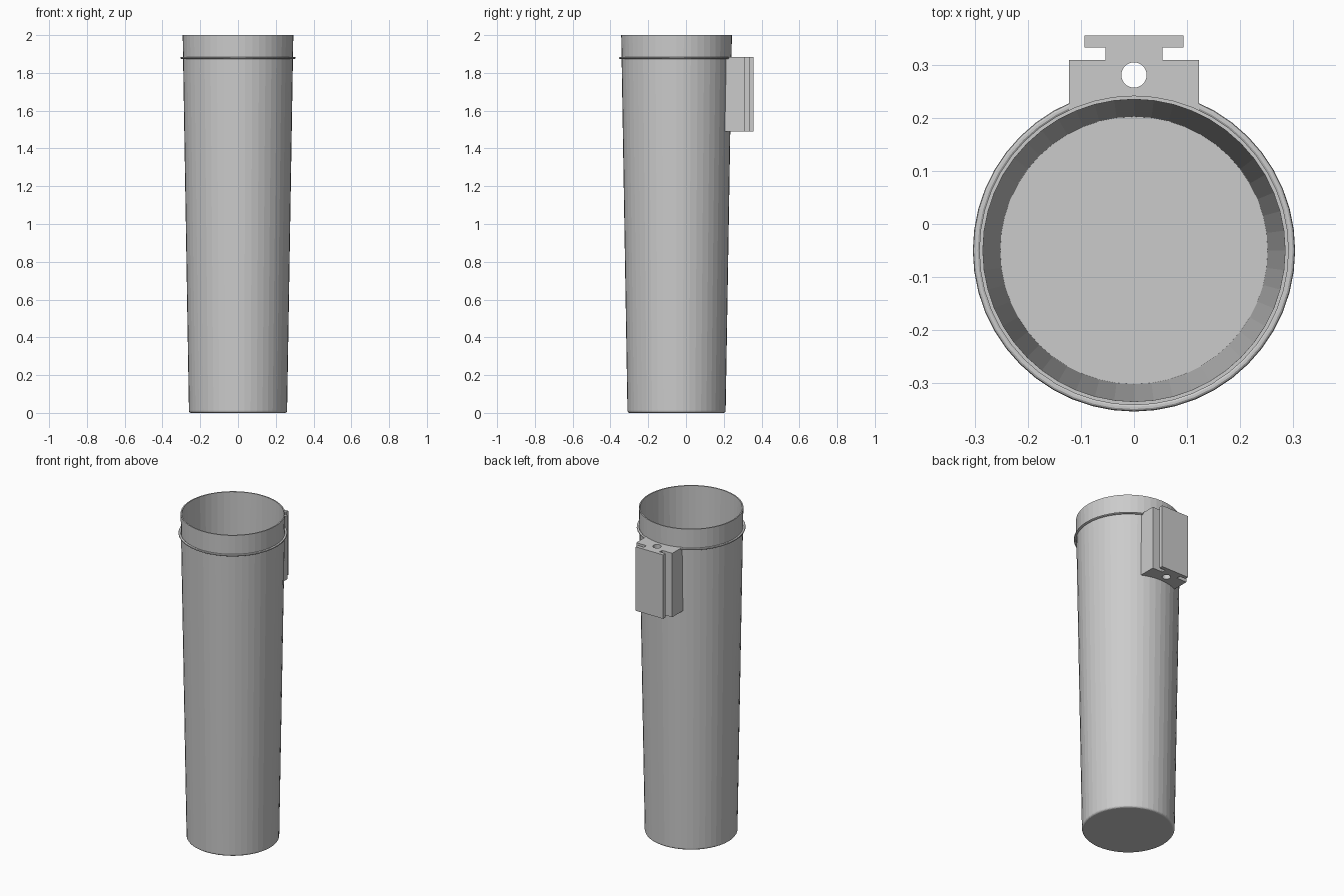
import bpy, bmesh, math

if "Cube" in bpy.data.objects:
    bpy.data.objects.remove(bpy.data.objects["Cube"])

SIDES = 48
CY = -0.05            # cup axis
R0, R1, WALL = 0.26, 0.293, 0.007

grey = bpy.data.materials.new("light_grey")
grey.diffuse_color = (0.6, 0.6, 0.6, 1)
grey.use_nodes = True
grey.node_tree.nodes["Principled BSDF"].inputs["Base Color"].default_value = grey.diffuse_color


def radius(z):
    return R0 + (R1 - R0) * z / 2


def finish(bm, name):
    bmesh.ops.recalc_face_normals(bm, faces=bm.faces)
    me = bpy.data.meshes.new(name)
    bm.to_mesh(me)
    bm.free()
    me.materials.append(grey)
    ob = bpy.data.objects.new(name, me)
    bpy.context.collection.objects.link(ob)
    return ob


def lathe(name, profile, closed=False):
    """Revolve (r, z) points round the cup axis; open ends are capped."""
    bm = bmesh.new()
    rings = []
    for r, z in profile:
        rings.append([bm.verts.new((r * math.cos(a), CY + r * math.sin(a), z))
                      for a in (2 * math.pi * i / SIDES for i in range(SIDES))])
    pairs = list(zip(rings, rings[1:]))
    if closed:
        pairs.append((rings[-1], rings[0]))
    else:
        bm.faces.new(rings[0])
        bm.faces.new(rings[-1])
    for a, b in pairs:
        for i in range(SIDES):
            j = (i + 1) % SIDES
            bm.faces.new((a[i], a[j], b[j], b[i]))
    return finish(bm, name)


# Tapered cup: rounded foot, thin wall, flat floor inside
foot = [(R0 - 0.012 + 0.012 * math.sin(t), 0.012 - 0.012 * math.cos(t))
        for t in (math.pi / 2 * k / 4 for k in range(5))]
lathe("cup", foot + [(R1, 2.0), (R1 - WALL, 2.0), (radius(0.012) - WALL, 0.012)])

# Rounded bead below the rim
BZ = 1.879
bead = [(0.298 + 0.007 * math.cos(t), BZ + 0.006 * math.sin(t))
        for t in (2 * math.pi * k / 10 for k in range(10))]
lathe("rim_bead", bead, closed=True)

# Mounting bracket: T-slot outline hugging the cup, with a through hole
def bracket_loops(z):
    r = radius(z) - 0.002
    half = math.asin(0.123 / r)
    arc = [(r * math.sin(a), CY + r * math.cos(a))
           for a in (-half + 2 * half * k / 8 for k in range(9))]
    right = [(0.123, 0.31), (0.054, 0.31), (0.054, 0.334), (0.094, 0.334), (0.094, 0.357)]
    left = [(-x, y) for x, y in reversed(right)]
    hole = [(0.024 * math.cos(a), 0.282 + 0.024 * math.sin(a))
            for a in (2 * math.pi * k / 32 for k in range(32))]
    return [arc + right + left, hole]


bm = bmesh.new()
levels = []
for z in (1.49, 1.885):
    loops = [[bm.verts.new((x, y, z)) for x, y in pts] for pts in bracket_loops(z)]
    edges = [bm.edges.new((l[i - 1], l[i])) for l in loops for i in range(len(l))]
    bmesh.ops.triangle_fill(bm, use_beauty=True, use_dissolve=False, edges=edges)
    levels.append(loops)
for low, high in zip(*levels):
    for i in range(len(low)):
        bm.faces.new((low[i - 1], low[i], high[i], high[i - 1]))
finish(bm, "mounting_bracket")
